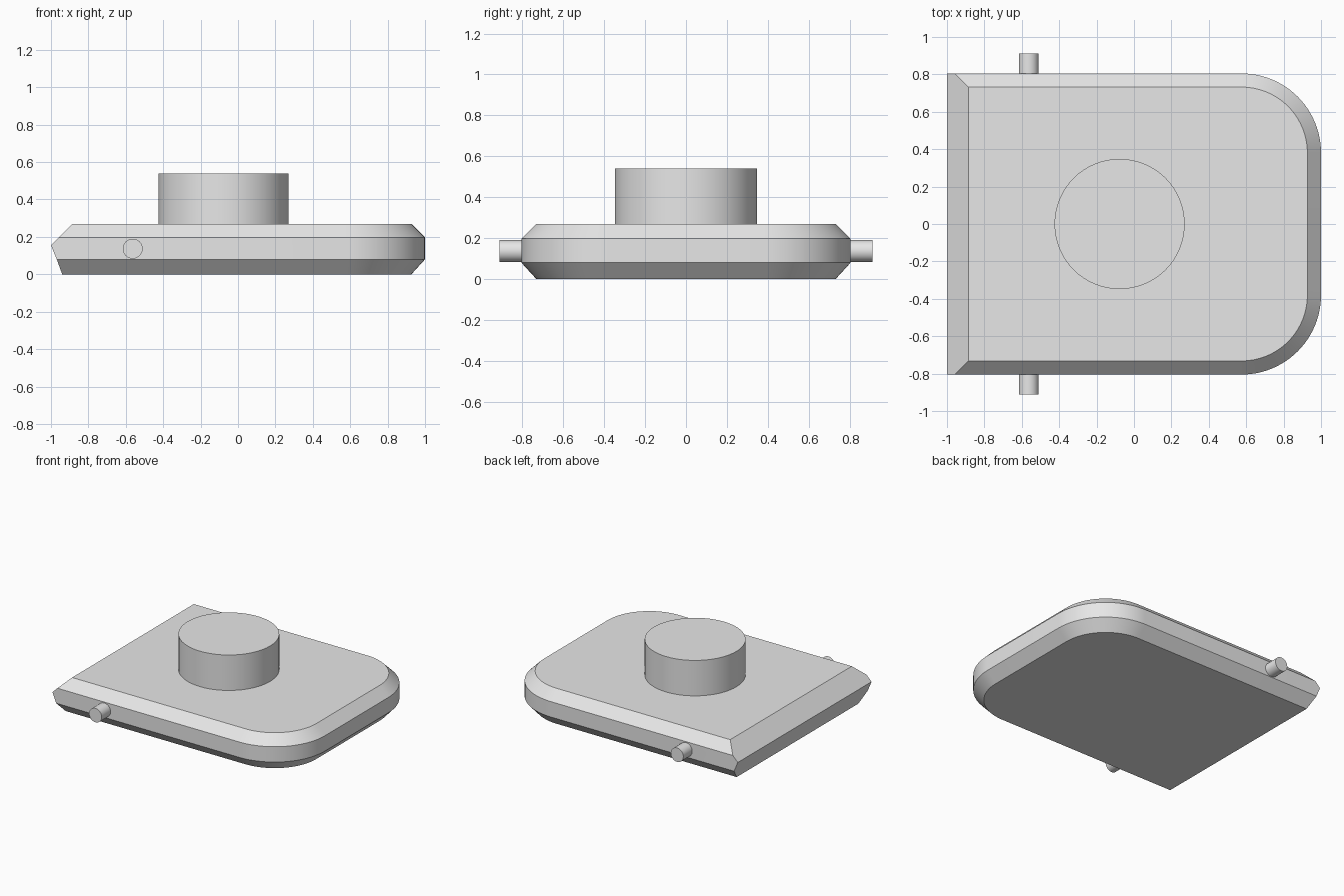
import bpy, bmesh
from math import sin, cos, pi
from mathutils import Matrix

cube = bpy.data.objects.get("Cube")
if cube:
    bpy.data.objects.remove(cube, do_unlink=True)

grey = bpy.data.materials.new("plain_grey")
grey.use_nodes = True
grey.diffuse_color = (0.8, 0.8, 0.8, 1)
grey.node_tree.nodes["Principled BSDF"].inputs["Base Color"].default_value = grey.diffuse_color


def finish(name, bm):
    """Turn a bmesh into a named object with sharp edges kept."""
    bmesh.ops.recalc_face_normals(bm, faces=bm.faces)
    mesh = bpy.data.meshes.new(name)
    bm.to_mesh(mesh)
    bm.free()
    mesh.materials.append(grey)
    obj = bpy.data.objects.new(name, mesh)
    bpy.context.collection.objects.link(obj)
    bpy.ops.object.select_all(action='DESELECT')
    obj.select_set(True)
    bpy.context.view_layer.objects.active = obj
    bpy.ops.object.shade_smooth_by_angle(angle=pi / 6)
    return obj


def cylinder(name, radius, depth, centre, turn=0):
    bm = bmesh.new()
    place = Matrix.Translation(centre) @ Matrix.Rotation(turn, 4, 'X')
    bmesh.ops.create_cone(bm, cap_ends=True, segments=64, radius1=radius,
                          radius2=radius, depth=depth, matrix=place)
    return finish(name, bm)


# Body: stacked outlines with a wedge-shaped left end and two rounded corners
HALF_W, RADIUS, STEPS = 0.805, 0.425, 24
ARC_X, ARC_Y = 1 - RADIUS, HALF_W - RADIUS


def outline(end_x, inset):
    r = RADIUS - inset
    quarter = [i * pi / 2 / STEPS for i in range(STEPS + 1)]
    front = [(end_x, inset - HALF_W)]
    front += [(ARC_X + r * sin(a), -ARC_Y - r * cos(a)) for a in quarter]
    return front + [(x, -y) for x, y in reversed(front)]


# height, left end, inset
levels = [(0, -0.94, 0.073), (0.08, -0.969, 0), (0.155, -1, 0),
          (0.197, -0.958, 0), (0.27, -0.885, 0.073)]
bm = bmesh.new()
rings = [[bm.verts.new((x, y, z)) for x, y in outline(end, inset)]
         for z, end, inset in levels]
for low, high in zip(rings, rings[1:]):
    for i in range(len(low)):
        j = (i + 1) % len(low)
        bm.faces.new((low[i], low[j], high[j], high[i]))
bm.faces.new(rings[0])
bm.faces.new(rings[-1])
finish("body", bm)

# Round boss on top
cylinder("top_boss", 0.348, 0.28, (-0.077, 0, 0.4))

# Side pins
for name, side in (("front_pin", -1), ("back_pin", 1)):
    cylinder(name, 0.053, 0.12, (-0.563, side * 0.852, 0.137), pi / 2)
